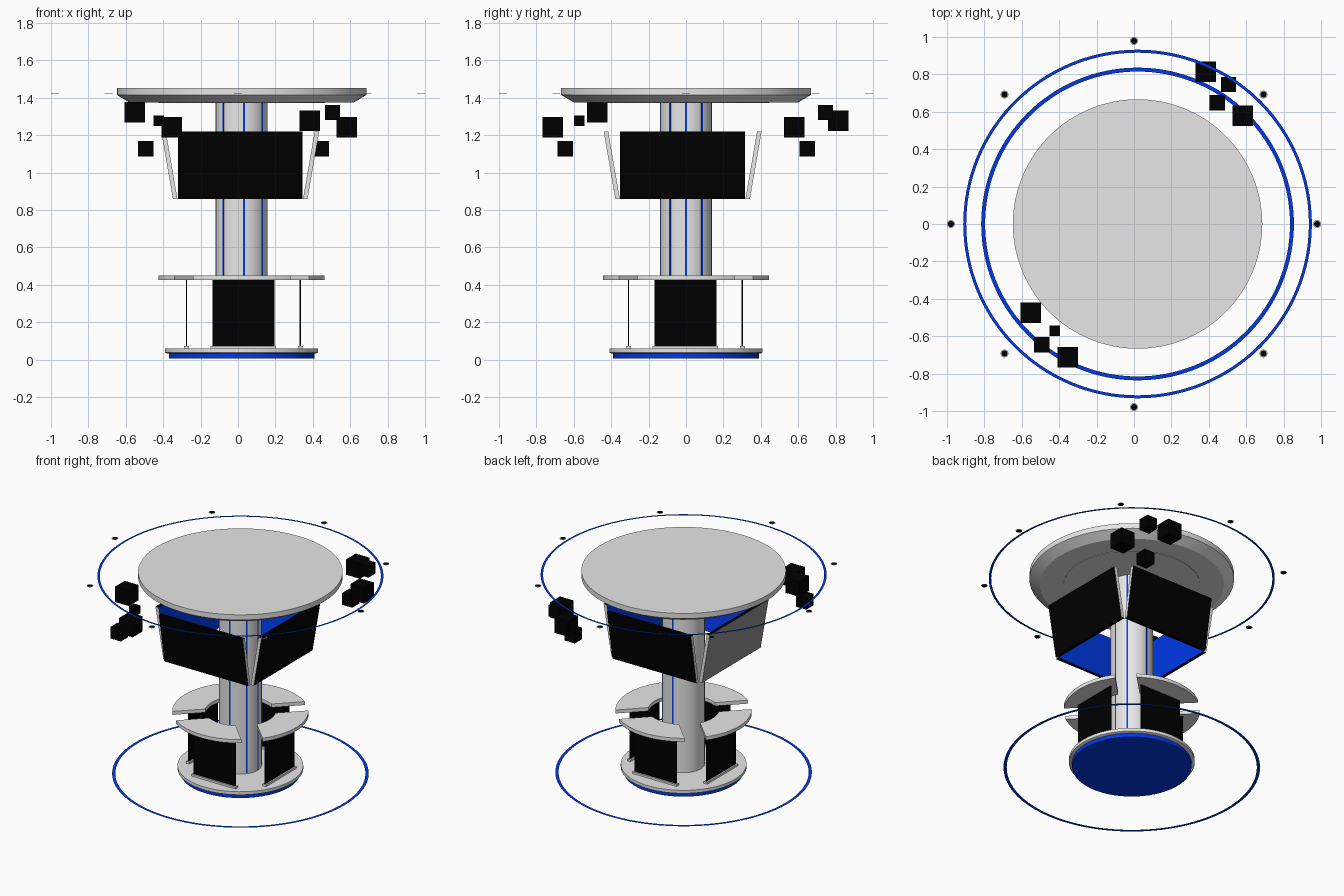
import bpy, bmesh
from math import pi, cos, sin, asin, radians
from mathutils import Matrix, Vector

if "Cube" in bpy.data.objects:
    bpy.data.objects.remove(bpy.data.objects["Cube"])


def material(name, color):
    m = bpy.data.materials.new(name)
    m.use_nodes = True
    m.diffuse_color = (*color, 1)
    m.node_tree.nodes["Principled BSDF"].inputs["Base Color"].default_value = (*color, 1)
    return m


GREY = material("light grey", (0.8, 0.8, 0.8))
BLACK = material("black", (0.0, 0.0, 0.0))
BLUE = material("blue", (0.0, 0.04, 0.8))
DARK_GREY = material("dark grey", (0.28, 0.28, 0.28))

AXIS = Vector((0.019, 0.0, 0.0))      # centre of the main body
SEGMENTS = 64


def finish(name, bm, mats, smooth=False):
    bmesh.ops.recalc_face_normals(bm, faces=bm.faces)
    mesh = bpy.data.meshes.new(name)
    bm.to_mesh(mesh)
    bm.free()
    for m in mats:
        mesh.materials.append(m)
    ob = bpy.data.objects.new(name, mesh)
    bpy.context.collection.objects.link(ob)
    if smooth:
        bpy.ops.object.select_all(action='DESELECT')
        ob.select_set(True)
        bpy.context.view_layer.objects.active = ob
        bpy.ops.object.shade_smooth_by_angle(angle=0.5)
    return ob


def lathe(name, profile, mat, centre=AXIS):
    """Solid of revolution from (radius, height) points, capped at both ends."""
    bm = bmesh.new()
    rings = [[bm.verts.new(centre + Vector((r * cos(2 * pi * i / SEGMENTS),
                                            r * sin(2 * pi * i / SEGMENTS), z)))
              for i in range(SEGMENTS)] for r, z in profile]
    for a, b in zip(rings, rings[1:]):
        for i in range(SEGMENTS):
            j = (i + 1) % SEGMENTS
            bm.faces.new((a[i], a[j], b[j], b[i]))
    bm.faces.new(rings[0])
    bm.faces.new(rings[-1])
    return finish(name, bm, [mat], True)


def flat_ring(name, inner, outer, z):
    bm = bmesh.new()
    n = 2 * SEGMENTS
    loops = [[bm.verts.new(AXIS + Vector((r * cos(2 * pi * i / n), r * sin(2 * pi * i / n), z)))
              for i in range(n)] for r in (inner, outer)]
    for i in range(n):
        j = (i + 1) % n
        bm.faces.new((loops[0][i], loops[1][i], loops[1][j], loops[0][j]))
    return finish(name, bm, [BLUE])


def box(name, centre, size, mat, pivot=None, angle=0):
    """Box, optionally turned about a vertical line through pivot."""
    bm = bmesh.new()
    bmesh.ops.create_cube(bm, size=1, matrix=Matrix.Translation(centre) @ Matrix.Diagonal((*size, 1)))
    if pivot is not None:
        bm.transform(Matrix.Translation(pivot) @ Matrix.Rotation(angle, 4, 'Z'))
    return finish(name, bm, [mat])


# Base, column and roof
lathe("base_underside", [(0.389, 0.005), (0.389, 0.033)], BLUE)
lathe("base_plate", [(0.4, 0.033), (0.41, 0.038), (0.41, 0.06)], GREY)
lathe("column", [(0.138, 0.06), (0.138, 1.38)], GREY)
lathe("roof_disc", [(0.6, 1.375), (0.667, 1.415), (0.667, 1.452)], GREY)
lathe("roof_underplate", [(0.445, 1.372), (0.445, 1.38)], GREY)
for k, degrees in enumerate((-135, -85, -38, 0, 38, 95)):
    box(f"column_stripe_{k}", (0.136, 0, 0.72), (0.008, 0.01, 1.31), BLUE, AXIS, radians(degrees))

# Floating rings and marker dots with pale rims
flat_ring("upper_ring", 0.916, 0.932, 1.42)
flat_ring("lower_ring", 0.815, 0.836, 0.0)
for k in range(8):
    a = k * pi / 4
    spot = Vector((0.979 * cos(a), 0.979 * sin(a), 0))
    lathe(f"marker_rim_{k}", [(0.021, 1.423), (0.021, 1.425)], GREY, spot)
    lathe(f"marker_dot_{k}", [(0.016, 1.422), (0.016, 1.426)], BLACK, spot)


# Shelf: four ring segments with parallel-sided slots on the diagonals
def shelf_segment(name, angle, inner=0.23, outer=0.444, gap=0.07, steps=16):
    bm = bmesh.new()
    grid = []
    for z in (0.425, 0.45):
        for r in (inner, outer):
            half = pi / 4 - asin(gap / r)
            angles = [angle - half + 2 * half * i / steps for i in range(steps + 1)]
            grid.append([bm.verts.new(AXIS + Vector((r * cos(t), r * sin(t), z))) for t in angles])
    lo_in, lo_out, hi_in, hi_out = grid
    for a, b in ((lo_in, lo_out), (lo_out, hi_out), (hi_out, hi_in), (hi_in, lo_in)):
        for i in range(steps):
            bm.faces.new((a[i], b[i], b[i + 1], a[i + 1]))
    for i in (0, -1):
        bm.faces.new((lo_in[i], lo_out[i], hi_out[i], hi_in[i]))
    return finish(name, bm, [GREY], True)


# Large screens: slabs leaning outward, blue inside, black top and bottom, pale ends
def screen(name, angle, outside):
    low, high, thick, half = 0.36, 0.422, 0.024, 0.334
    bm = bmesh.new()
    ends = []
    for y in (-half, half):
        outline = [(low, 0.86), (high, 1.22), (high - thick, 1.22), (low - thick, 0.86)]
        ends.append([bm.verts.new((x, y, z)) for x, z in outline])
    bm.faces.new(ends[0])
    bm.faces.new(ends[1])
    for i in range(4):
        j = (i + 1) % 4
        bm.faces.new((ends[0][i], ends[0][j], ends[1][j], ends[1][i]))
    bmesh.ops.recalc_face_normals(bm, faces=bm.faces)
    for f in bm.faces:
        if f.normal.x > 0.9:
            f.material_index = 1
        elif f.normal.x < -0.9:
            f.material_index = 2
        elif abs(f.normal.z) > 0.9:
            f.material_index = 3
    bm.transform(Matrix.Translation((0.012, -0.018, 0)) @ Matrix.Rotation(angle, 4, 'Z'))
    return finish(name, bm, [GREY, outside, BLUE, BLACK])


stand = Vector((0.029, -0.003, 0))
for k, side in enumerate(("left", "back", "right", "front")):
    a = k * pi / 2
    shelf_segment(f"shelf_{side}", a)
    screen(f"screen_{side}", a, DARK_GREY if side == "right" else BLACK)
    box(f"lower_panel_{side}", (0.304, 0, 0.25), (0.006, 0.332, 0.355), BLACK, stand, a)
    box(f"panel_foot_{side}", (0.304, 0, 0.066), (0.027, 0.35, 0.016), GREY, stand, a)

# Two clusters of floating cubes: x, y, z, size
cubes = [(0.383, 0.815, 1.277, 0.11), (0.505, 0.745, 1.32, 0.08),
         (0.444, 0.647, 1.127, 0.083), (0.582, 0.578, 1.243, 0.11),
         (-0.553, -0.474, 1.323, 0.11), (-0.493, -0.645, 1.127, 0.083),
         (-0.423, -0.57, 1.277, 0.055), (-0.355, -0.712, 1.242, 0.11)]
for k, (x, y, z, s) in enumerate(cubes):
    box(f"floating_cube_{k}", (x, y, z), (s, s, s), BLACK)
